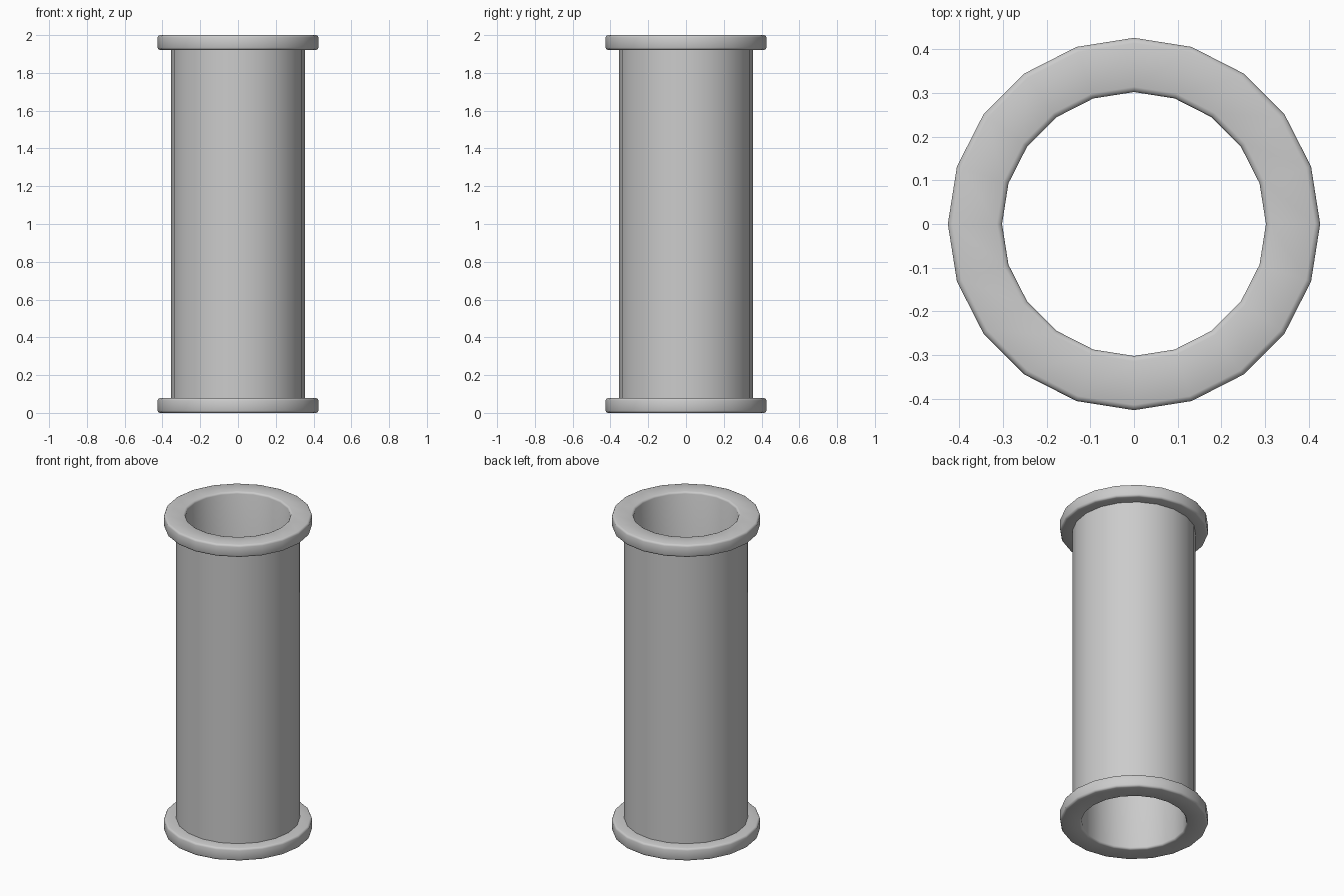
import bpy, bmesh, math

if "Cube" in bpy.data.objects:
    bpy.data.objects.remove(bpy.data.objects["Cube"])

SIDES = 20
H = 2.0
R_IN, R_TUBE, R_FLANGE = 0.302, 0.355, 0.426
FLANGE_H, BEVEL = 0.078, 0.012


def rounded(cr, cz, start):
    """Three points of a quarter-round corner about (cr, cz)."""
    return [(cr + BEVEL * math.cos(math.radians(start + a)),
             cz + BEVEL * math.sin(math.radians(start + a))) for a in (0, 45, 90)]


# Lower half of the wall section: bore, bottom face, flange rim, tube
lower = rounded(R_IN + BEVEL, BEVEL, 180)
lower += rounded(R_FLANGE - BEVEL, BEVEL, 270)
lower += rounded(R_FLANGE - BEVEL, FLANGE_H - BEVEL, 0)
lower += [(R_TUBE, FLANGE_H)]
# Mirror it for the upper flange to close the section
profile = lower + [(r, H - z) for r, z in reversed(lower)]

# Flanged pipe, revolved around z
bm = bmesh.new()
rings = []
for i in range(SIDES):
    a = math.tau * i / SIDES
    rings.append([bm.verts.new((r * math.cos(a), r * math.sin(a), z)) for r, z in profile])
n = len(profile)
for i in range(SIDES):
    a, b = rings[i], rings[(i + 1) % SIDES]
    for j in range(n):
        k = (j + 1) % n
        bm.faces.new((a[j], b[j], b[k], a[k]))
bmesh.ops.recalc_face_normals(bm, faces=bm.faces)
mesh = bpy.data.meshes.new("flanged_pipe")
bm.to_mesh(mesh)
bm.free()
pipe = bpy.data.objects.new("flanged_pipe", mesh)
bpy.context.collection.objects.link(pipe)
bpy.context.view_layer.objects.active = pipe
pipe.select_set(True)
bpy.ops.object.shade_smooth_by_angle(angle=math.radians(50))
